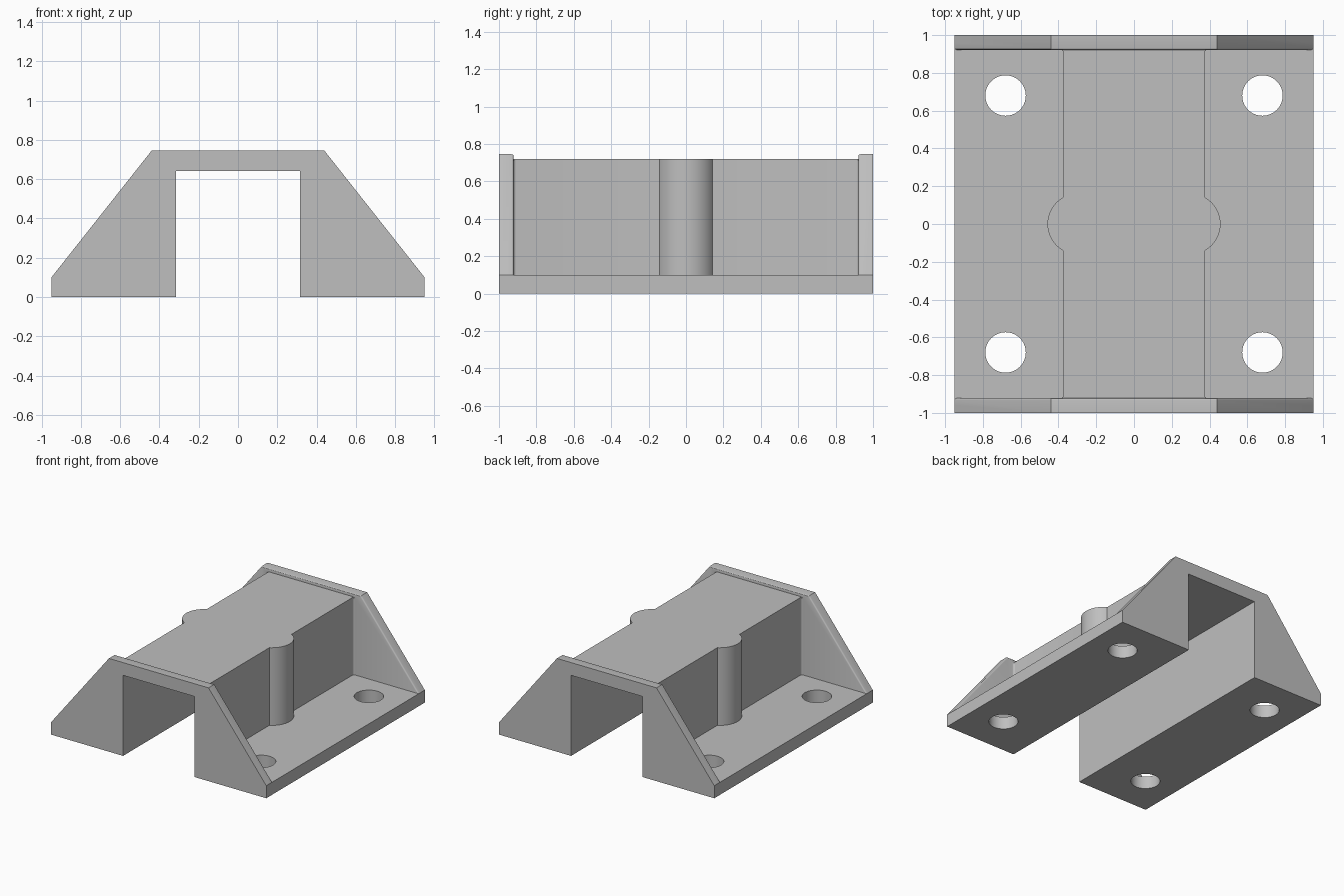
import bpy, bmesh, math
from mathutils import Vector

cube = bpy.data.objects.get("Cube")
if cube:
    bpy.data.objects.remove(cube, do_unlink=True)

grey = bpy.data.materials.new("plain grey")
grey.use_nodes = True
colour = (0.52, 0.52, 0.52, 1)
grey.diffuse_color = colour
grey.node_tree.nodes["Principled BSDF"].inputs["Base Color"].default_value = colour

BASE, TOP, WALL, END = 0.1, 0.72, 0.375, 0.922
FILLET = 0.014


def prism(name, outline, start, depth, rim=None):
    """Extrude an outline; rim picks cap edges to round."""
    bm = bmesh.new()
    face = bm.faces.new([bm.verts.new(p) for p in outline])
    face.normal_update()
    geom = bmesh.ops.extrude_face_region(bm, geom=[face])["geom"]
    bmesh.ops.translate(bm, vec=depth, verts=[v for v in geom if isinstance(v, bmesh.types.BMVert)])
    bmesh.ops.translate(bm, vec=start, verts=bm.verts)
    bmesh.ops.recalc_face_normals(bm, faces=bm.faces)
    if rim:
        edges = [e for e in bm.edges if rim(e)]
        bmesh.ops.bevel(bm, geom=edges, offset=0.01, segments=3, profile=0.5, affect='EDGES')
    mesh = bpy.data.meshes.new(name)
    bm.to_mesh(mesh)
    bm.free()
    mesh.materials.append(grey)
    obj = bpy.data.objects.new(name, mesh)
    bpy.context.collection.objects.link(obj)
    return obj


def cylinder(name, x, y, radius, bottom, top):
    ring = [(radius * math.cos(a * math.tau / 64), radius * math.sin(a * math.tau / 64), 0)
            for a in range(64)]
    return prism(name, ring, Vector((x, y, bottom)), Vector((0, 0, top - bottom)))


def mirrored(half):
    """Profile in x and z, mirrored across the middle."""
    points = half + [(-x, z) for x, z in reversed(half)]
    return [(x, 0, z) for x, z in points]


# Saddle body with its two mounting flanges
bracket = prism("mounting_bracket", mirrored([(0.95, 0), (0.95, BASE), (WALL, BASE), (WALL, TOP)]),
                Vector((0, -0.96, 0)), Vector((0, 1.92, 0)))
added, cutters = [], []

# Sloping end plates, inner rim softly rounded
for side in (-1, 1):
    def inner_rim(edge, side=side):
        a, b = (v.co for v in edge.verts)
        return (abs(a.y - side * END) < 0.001 and abs(b.y - side * END) < 0.001
                and (a.z + b.z) / 2 > 0.2)
    added.append(prism("end_plate", mirrored([(0.95, 0), (0.95, BASE), (0.44, 0.745)]),
                       Vector((0, side * END, 0)), Vector((0, side * (1 - END), 0)), inner_rim))

# Rounded ribs on the side walls, corner fillets and screw holes
for sx in (-1, 1):
    added.append(cylinder("side_rib", sx * 0.297, 0, 0.161, 0.05, TOP))
    for sy in (-1, 1):
        arc = [(sx * (WALL + FILLET * (1 - math.cos(t * math.pi / 8))),
                sy * (END - FILLET * (1 - math.sin(t * math.pi / 8))), 0) for t in range(5)]
        arc += [(sx * (WALL + FILLET), sy * (END + 0.02), 0),
                (sx * (WALL - 0.02), sy * (END + 0.02), 0),
                (sx * (WALL - 0.02), sy * (END - FILLET), 0)]
        added.append(prism("corner_fillet", arc, Vector((0, 0, 0.05)), Vector((0, 0, TOP - 0.055))))
        cutters.append(cylinder("screw_hole", sx * 0.68, sy * 0.68, 0.107, -0.1, 0.3))

# Square channel through the middle
cutters.append(prism("channel", mirrored([(0.315, -0.1), (0.315, 0.643)]),
                     Vector((0, -1.2, 0)), Vector((0, 2.4, 0))))

for operation, tools in (("UNION", added), ("DIFFERENCE", cutters)):
    for tool in tools:
        tool.hide_render = True
        mod = bracket.modifiers.new(tool.name, "BOOLEAN")
        mod.operation, mod.solver, mod.object = operation, "EXACT", tool

# Bake the cuts, then drop the helpers
bpy.context.view_layer.update()
evaluated = bracket.evaluated_get(bpy.context.evaluated_depsgraph_get())
result = bpy.data.meshes.new_from_object(evaluated)
bracket.modifiers.clear()
bracket.data = result
for tool in added + cutters:
    bpy.data.objects.remove(tool, do_unlink=True)

bpy.ops.object.select_all(action='DESELECT')
bracket.select_set(True)
bpy.context.view_layer.objects.active = bracket
bpy.ops.object.shade_smooth_by_angle(angle=math.radians(30))
